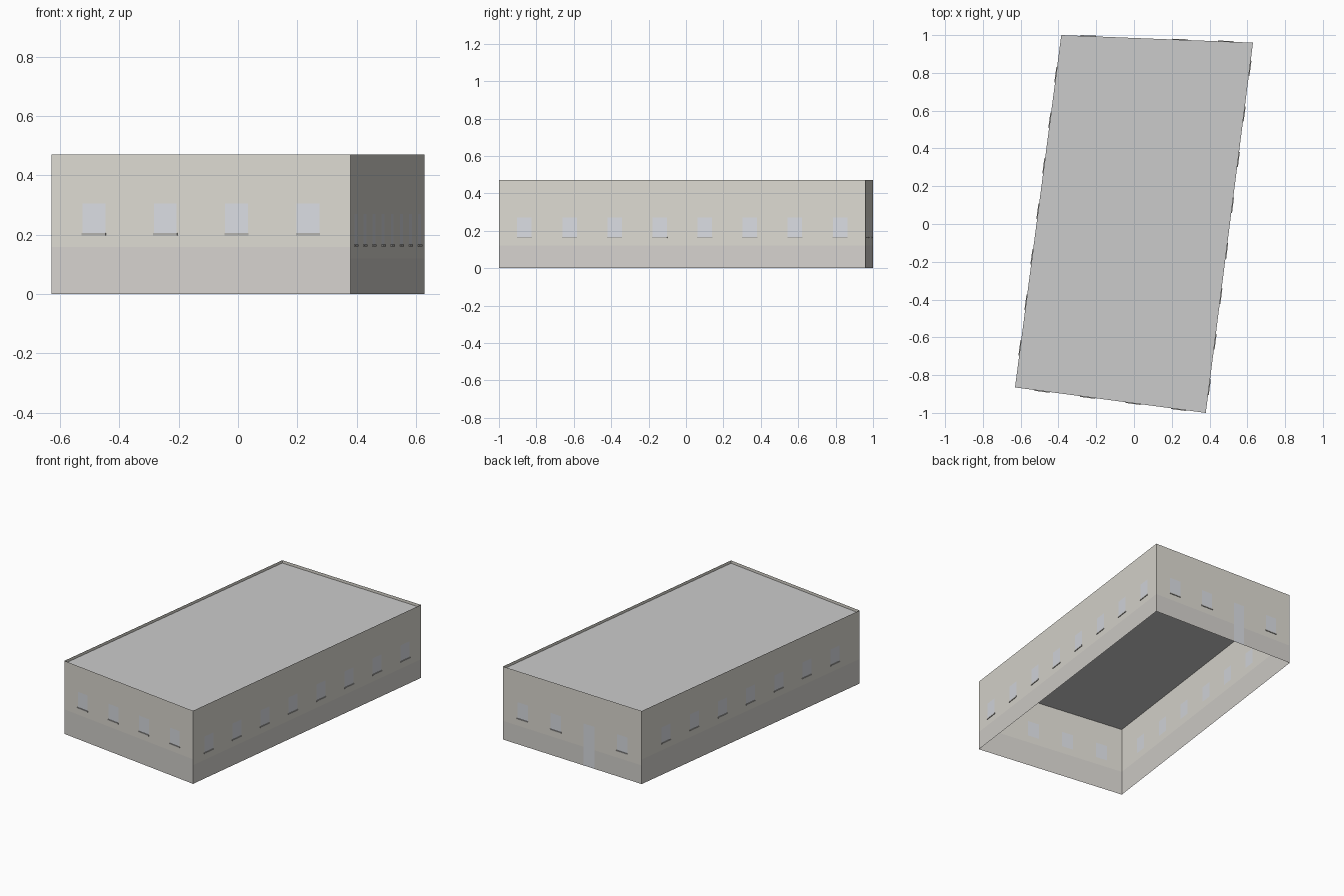
import bpy, bmesh
from mathutils import Vector

if "Cube" in bpy.data.objects:
    bpy.data.objects.remove(bpy.data.objects["Cube"])

H = 0.47
A, B, C, D = (Vector(p) for p in [(-0.63, -0.865, 0), (0.38, -1.0, 0),
                                  (0.63, 0.96, 0), (-0.385, 1.0, 0)])
WIN, SPACING = 0.078, 0.243


def material(name, rgb):
    m = bpy.data.materials.new(name)
    m.diffuse_color = (*rgb, 1)
    m.use_nodes = True
    m.node_tree.nodes["Principled BSDF"].inputs["Base Color"].default_value = m.diffuse_color
    return m


MATS = [material("plaster", (0.72, 0.70, 0.64)),
        material("plinth", (0.66, 0.64, 0.61)),
        material("glass", (0.70, 0.72, 0.76)),
        material("sill", (0.45, 0.44, 0.42))]


def finish(name, bm, mats):
    me = bpy.data.meshes.new(name)
    bm.to_mesh(me)
    bm.free()
    for m in mats:
        me.materials.append(m)
    ob = bpy.data.objects.new(name, me)
    bpy.context.collection.objects.link(ob)
    return ob


def build_wall(name, p, q, count, band, win_z, win_top, door=None):
    length = (q - p).length
    along = (q - p) / length
    out = along.cross(Vector((0, 0, 1)))
    centres = [length / 2 + (i - (count - 1) / 2) * SPACING for i in range(count)]

    # Single-sheet wall, cut into a grid so openings are faces of the sheet
    xs = [0] + [c + s * WIN / 2 for c in centres for s in (-1, 1)] + [length]
    zs = [0, band, win_z, win_top, H]
    bm = bmesh.new()
    grid = [[bm.verts.new(p + along * x + Vector((0, 0, z))) for x in xs] for z in zs]
    for r in range(len(zs) - 1):
        for c in range(len(xs) - 1):
            f = bm.faces.new((grid[r][c], grid[r][c + 1],
                              grid[r + 1][c + 1], grid[r + 1][c]))
            f.material_index = 1 if r == 0 else 0
            opening = c % 2 == 1
            is_door = opening and c // 2 == door
            if (opening and r == 2) or (is_door and r < 3):
                f.material_index = 2
    finish(name + "_wall", bm, MATS)

    # Thin projecting sills under the windows
    bm = bmesh.new()
    for i, c in enumerate(centres):
        if i == door:
            continue
        w, d, h = 0.082 / 2, 0.004, 0.007
        ring = []
        for x, o in ((c - w, 0), (c + w, 0), (c + w, d), (c - w, d)):
            base = p + along * x + out * o
            ring.append([bm.verts.new(base + Vector((0, 0, z)))
                         for z in (win_z - h, win_z)])
        bm.faces.new([v[0] for v in ring])
        bm.faces.new([v[1] for v in ring])
        for k in (1, 2, 3):
            a, b = ring[k], ring[(k + 1) % 4]
            bm.faces.new((a[0], b[0], b[1], a[1]))
    bmesh.ops.recalc_face_normals(bm, faces=bm.faces)
    finish(name + "_sills", bm, [MATS[3]])


build_wall("front", A, B, 4, 0.158, 0.205, 0.305)
build_wall("right", B, C, 8, 0.12, 0.167, 0.27)
build_wall("back", C, D, 4, 0.12, 0.167, 0.27, door=2)
build_wall("left", D, A, 7, 0.158, 0.205, 0.305)

# Roof: parapet rim with a sunken flat deck
bm = bmesh.new()
deck = bm.faces.new([bm.verts.new(v + Vector((0, 0, H))) for v in (A, B, C, D)])
bm.normal_update()
bmesh.ops.inset_region(bm, faces=[deck], thickness=0.001)
bmesh.ops.inset_region(bm, faces=[deck], thickness=0.017)
bmesh.ops.inset_region(bm, faces=[deck], thickness=0.0, depth=0.0)
bmesh.ops.translate(bm, verts=deck.verts, vec=(0, 0, -0.018))
finish("roof", bm, [])
